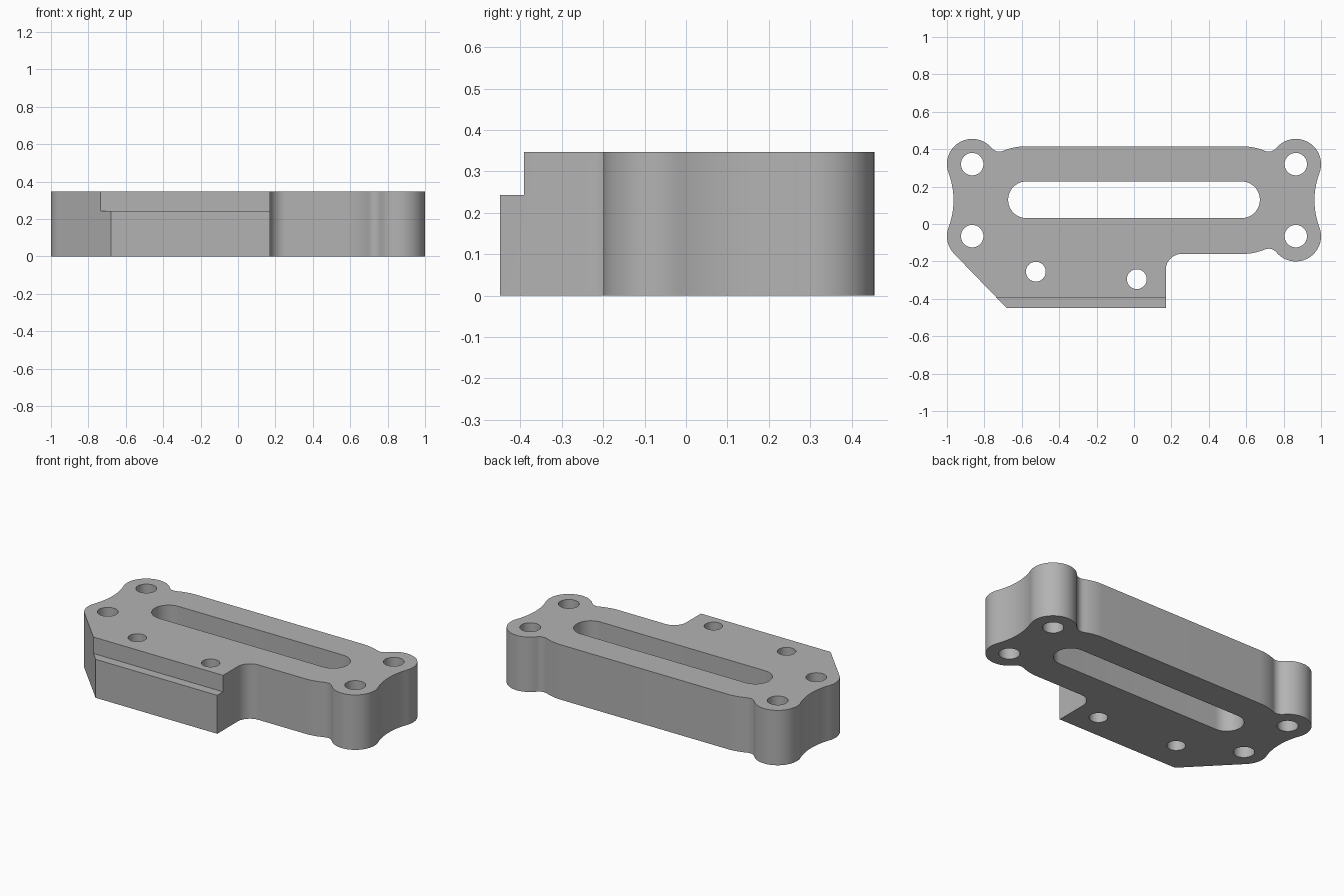
import bpy
import bmesh
from math import cos, sin, radians, atan2, degrees, hypot

if "Cube" in bpy.data.objects:
    bpy.data.objects.remove(bpy.data.objects["Cube"], do_unlink=True)

HEIGHT = 0.347
MID_Y = 0.1275                       # symmetry line of the four lugs
LUG_X, LUG_DY, LUG_R = 0.865, 0.1925, 0.135

grey = bpy.data.materials.new("machined_grey")
grey.use_nodes = True
grey.diffuse_color = (0.45, 0.45, 0.45, 1)
grey.node_tree.nodes["Principled BSDF"].inputs["Base Color"].default_value = (0.45, 0.45, 0.45, 1)


def arc(cx, cy, r, start, end, steps=16):
    """Points along an arc, angles in degrees."""
    angles = [radians(start + (end - start) * i / steps) for i in range(steps + 1)]
    return [(cx + r * cos(a), cy + r * sin(a)) for a in angles]


def prism(name, points, z0, z1):
    """Extrude a closed outline between two heights."""
    bm = bmesh.new()
    base = bm.faces.new([bm.verts.new((x, y, z0)) for x, y in points])
    top = bmesh.ops.extrude_face_region(bm, geom=[base])["geom"]
    for v in top:
        if isinstance(v, bmesh.types.BMVert):
            v.co.z = z1
    bmesh.ops.recalc_face_normals(bm, faces=bm.faces)
    mesh = bpy.data.meshes.new(name)
    bm.to_mesh(mesh)
    bm.free()
    mesh.materials.append(grey)
    obj = bpy.data.objects.new(name, mesh)
    bpy.context.collection.objects.link(obj)
    return obj


# Tangent arcs of one lug, relative to the symmetry line
waist_r, fillet_r, blend_r = 0.412, 0.0536, 0.310
waist_x = 0.965 + waist_r
fillet_x, fillet_y = 0.72, 0.3131
blend_x, blend_y = 0.58, 0.2875 - blend_r
waist_a = degrees(atan2(-LUG_DY, waist_x - LUG_X))
fillet_a = degrees(atan2(fillet_y - LUG_DY, fillet_x - LUG_X))
blend_a = degrees(atan2(fillet_y - blend_y, fillet_x - blend_x))

waist = arc(waist_x, 0, waist_r, 180, 180 + waist_a, 10)
fillet = arc(fillet_x, fillet_y, fillet_r, fillet_a - 180, blend_a - 180, 10)
blend = arc(blend_x, blend_y, blend_r, blend_a, 90, 8)
lug = arc(LUG_X, LUG_DY, LUG_R, waist_a, fillet_a, 28)
corner = waist + lug[1:] + fillet[1:] + blend[1:]
chamfered = waist + arc(LUG_X, LUG_DY, LUG_R, waist_a, 45, 14)[1:]


def place(points, sx, sy):
    return [(sx * x, MID_Y + sy * y) for x, y in points]


# Full outline, counter-clockwise from the front edge
outline = [(-0.68, -0.45), (0.17, -0.45)]
outline += arc(0.255, -0.245, 0.085, 180, 90, 14)
outline += place(corner, 1, -1)[::-1]
outline += place(corner, 1, 1)[1:]
outline += place(corner, -1, 1)[::-1]
outline += place(chamfered, -1, -1)[1:]
plate = prism("mounting_block", outline, 0, HEIGHT)

# Cutters: lug bores, front bores, long slot and front ledge
bores = [(sx * LUG_X, MID_Y + sy * LUG_DY, 0.06) for sx in (-1, 1) for sy in (-1, 1)]
bores += [(-0.525, -0.255, 0.053), (0.015, -0.295, 0.053)]
cutters = [prism("bore_cutter", arc(x, y, r, 0, 360, 40)[:-1], -0.1, 0.5) for x, y, r in bores]
slot = arc(0.575, MID_Y + 0.002, 0.098, -90, 90, 24) + arc(-0.575, MID_Y + 0.002, 0.098, 90, 270, 24)
cutters.append(prism("slot_cutter", slot, -0.1, 0.5))
ledge = [(-1.2, -0.6), (0.5, -0.6), (0.5, -0.392), (-1.2, -0.392)]
cutters.append(prism("ledge_cutter", ledge, 0.243, 0.5))

bpy.ops.object.select_all(action="DESELECT")
plate.select_set(True)
bpy.context.view_layer.objects.active = plate
for cutter in cutters:
    cutter.hide_render = True
    mod = plate.modifiers.new("cut", "BOOLEAN")
    mod.operation = "DIFFERENCE"
    mod.solver = "EXACT"
    mod.object = cutter
    bpy.ops.object.modifier_apply(modifier=mod.name)
for cutter in cutters:
    bpy.data.objects.remove(cutter, do_unlink=True)

bpy.ops.object.shade_smooth_by_angle(angle=radians(30))
